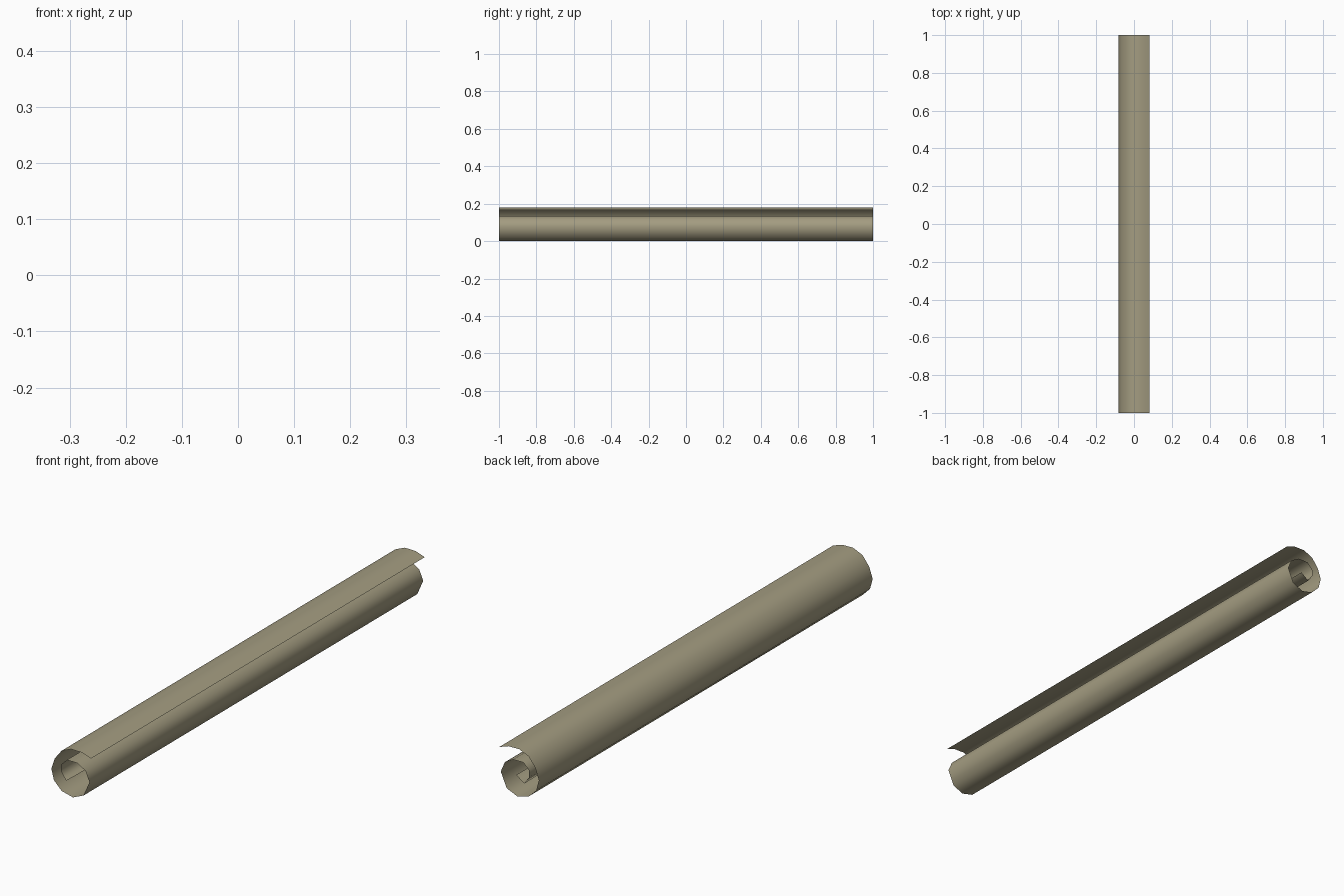
import bpy, bmesh

if "Cube" in bpy.data.objects:
    bpy.data.objects.remove(bpy.data.objects["Cube"])

# Spiral cross-section (x, z) of the rolled sheet, from the loose outer flap inwards
PROFILE = [
    (0.083, 0.167), (0.045, 0.180), (0.000, 0.181), (-0.040, 0.164),
    (-0.068, 0.128), (-0.083, 0.085), (-0.072, 0.044), (-0.040, 0.012),
    (0.008, 0.000), (0.052, 0.019), (0.077, 0.076), (0.060, 0.115),
    (0.025, 0.135), (-0.018, 0.135), (-0.041, 0.112), (-0.042, 0.085),
    (-0.021, 0.056), (0.012, 0.080),
]
HALF_LENGTH = 1.0

cloth = bpy.data.materials.new("khaki cloth")
cloth.diffuse_color = (0.37, 0.335, 0.22, 1.0)
cloth.use_nodes = True
cloth.node_tree.nodes["Principled BSDF"].inputs["Base Color"].default_value = cloth.diffuse_color

# Rolled sheet: the profile extruded along y, single thickness
bm = bmesh.new()
front = [bm.verts.new((x, -HALF_LENGTH, z)) for x, z in PROFILE]
edges = [bm.edges.new(pair) for pair in zip(front, front[1:])]
result = bmesh.ops.extrude_edge_only(bm, edges=edges)
moved = [v for v in result["geom"] if isinstance(v, bmesh.types.BMVert)]
bmesh.ops.translate(bm, verts=moved, vec=(0, 2 * HALF_LENGTH, 0))

# Faces look outwards from the roll
bm.normal_update()
flap = max(bm.faces, key=lambda f: f.calc_center_median().z)
if flap.normal.z < 0:
    bmesh.ops.reverse_faces(bm, faces=bm.faces[:])
for face in bm.faces:
    face.smooth = True

mesh = bpy.data.meshes.new("rolled_sheet")
bm.to_mesh(mesh)
bm.free()
mesh.materials.append(cloth)
bpy.context.collection.objects.link(bpy.data.objects.new("rolled_sheet", mesh))
